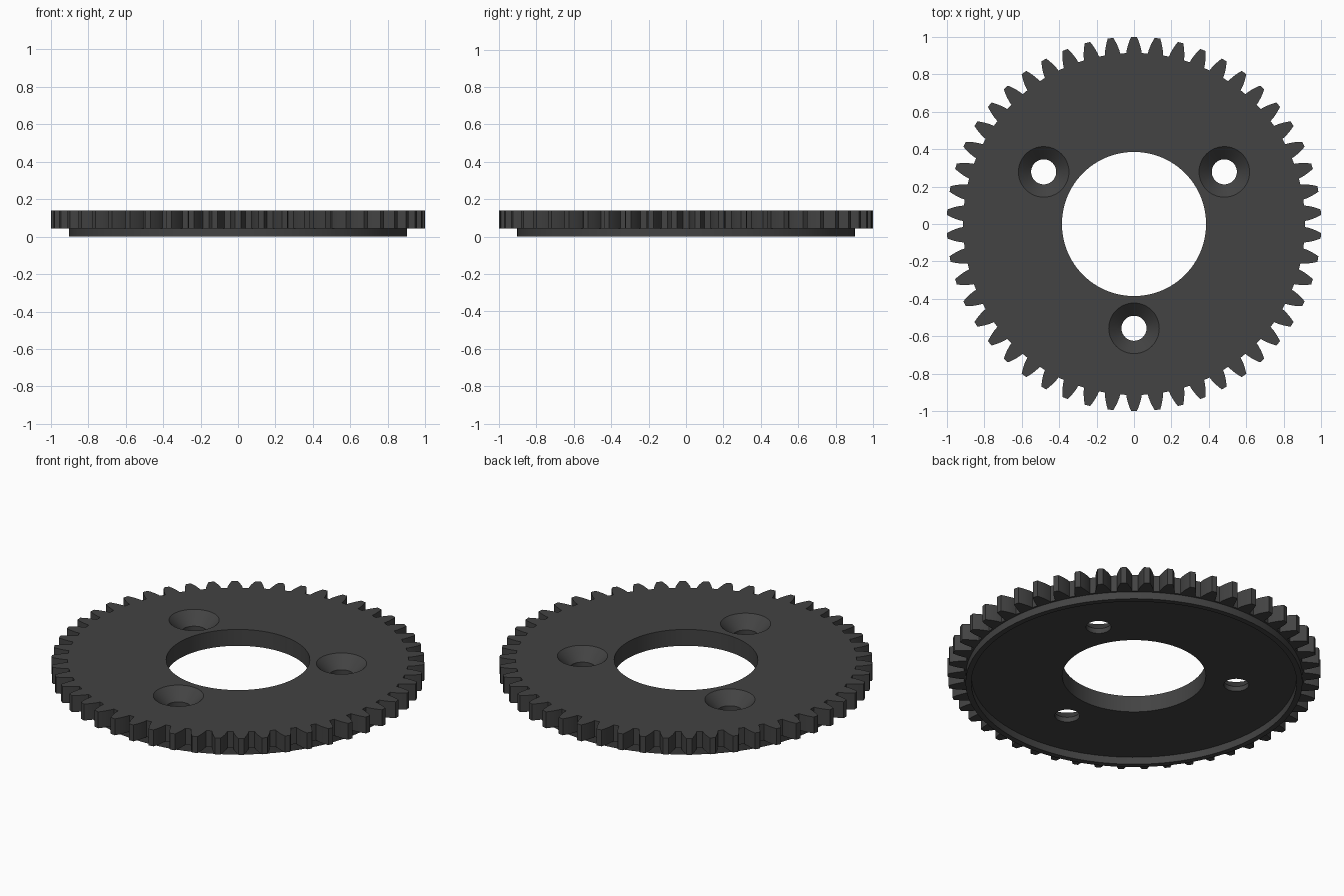
import bpy
import bmesh
import math

if "Cube" in bpy.data.objects:
    bpy.data.objects.remove(bpy.data.objects["Cube"])

TEETH = 50
TIP_R, PITCH_R, ROOT_R = 1.0, 0.9615, 0.9135
TOP, UNDER = 0.14, 0.043          # gear plate top and underside
BORE_R = 0.385
BOLT_CIRCLE, BOLT_R, SINK_R = 0.557, 0.067, 0.135

dark_grey = bpy.data.materials.new("dark_grey")
dark_grey.diffuse_color = (0.056, 0.056, 0.056, 1)
dark_grey.use_nodes = True
dark_grey.node_tree.nodes["Principled BSDF"].inputs["Base Color"].default_value = dark_grey.diffuse_color


def make_object(name, bm):
    bmesh.ops.recalc_face_normals(bm, faces=bm.faces)
    mesh = bpy.data.meshes.new(name)
    bm.to_mesh(mesh)
    bm.free()
    obj = bpy.data.objects.new(name, mesh)
    bpy.context.collection.objects.link(obj)
    mesh.materials.append(dark_grey)
    return obj


def lathe(name, profile, segments, centre=(0, 0), closed=False):
    """Revolve (radius, z) points; an open profile gets flat caps."""
    bm = bmesh.new()
    rings = []
    for r, z in profile:
        rings.append([bm.verts.new((centre[0] + r * math.cos(math.tau * i / segments),
                                    centre[1] + r * math.sin(math.tau * i / segments), z))
                      for i in range(segments)])
    pairs = list(zip(rings, rings[1:]))
    if closed:
        pairs.append((rings[-1], rings[0]))
    else:
        bm.faces.new(rings[0])
        bm.faces.new(rings[-1])
    for a, b in pairs:
        for i in range(segments):
            j = (i + 1) % segments
            bm.faces.new((a[i], a[j], b[j], b[i]))
    return make_object(name, bm)


def involute(angle):
    return math.tan(angle) - angle


def tooth_half_angle(r):
    base_r = PITCH_R * math.cos(math.radians(20))
    return (math.pi / (2 * TEETH) + involute(math.radians(20))
            - involute(math.acos(min(1, base_r / r))))


# Toothed plate: involute outline, extruded
flank = [ROOT_R + (TIP_R - ROOT_R) * k / 5 for k in range(6)]
bm = bmesh.new()
outline = []
for t in range(TEETH):
    mid = math.pi / 2 + math.tau * t / TEETH
    points = [(r, mid - tooth_half_angle(r)) for r in flank]
    points += [(r, mid + tooth_half_angle(r)) for r in reversed(flank)]
    outline += [bm.verts.new((r * math.cos(a), r * math.sin(a), UNDER)) for r, a in points]
face = bm.faces.new(outline)
extruded = bmesh.ops.extrude_face_region(bm, geom=[face], use_keep_orig=True)["geom"]
bmesh.ops.translate(bm, vec=(0, 0, TOP - UNDER),
                    verts=[g for g in extruded if isinstance(g, bmesh.types.BMVert)])
gear = make_object("toothed_plate", bm)

# Cutters: central bore and three countersunk bolt holes
cutters = [lathe("bore_cutter", [(BORE_R, -0.1), (BORE_R, 0.3)], 96)]
for k in range(3):
    a = math.radians(-90 + 120 * k)
    sink_z = TOP - (SINK_R - BOLT_R)
    profile = [(BOLT_R, -0.1), (BOLT_R, sink_z), (SINK_R, TOP), (SINK_R, 0.3)]
    cutters.append(lathe("bolt_cutter", profile, 48,
                         (BOLT_CIRCLE * math.cos(a), BOLT_CIRCLE * math.sin(a))))
for cutter in cutters:
    cutter.hide_render = True
    mod = gear.modifiers.new("cut", "BOOLEAN")
    mod.operation = "DIFFERENCE"
    mod.solver = "EXACT"
    mod.object = cutter

# Bake the cuts and drop the cutters
bpy.context.view_layer.update()
depsgraph = bpy.context.evaluated_depsgraph_get()
cut_mesh = bpy.data.meshes.new_from_object(gear.evaluated_get(depsgraph))
gear.modifiers.clear()
gear.data = cut_mesh
for cutter in cutters:
    bpy.data.objects.remove(cutter)

# Thin raised rim around the recessed underside
rim = lathe("underside_rim", [(0.903, 0), (0.903, UNDER + 0.01),
                              (0.872, UNDER + 0.01), (0.872, 0)], 128, closed=True)

# Smooth round walls, sharp edges kept
for obj in (gear, rim):
    bpy.ops.object.select_all(action="DESELECT")
    obj.select_set(True)
    bpy.context.view_layer.objects.active = obj
    bpy.ops.object.shade_smooth_by_angle(angle=math.radians(20))
